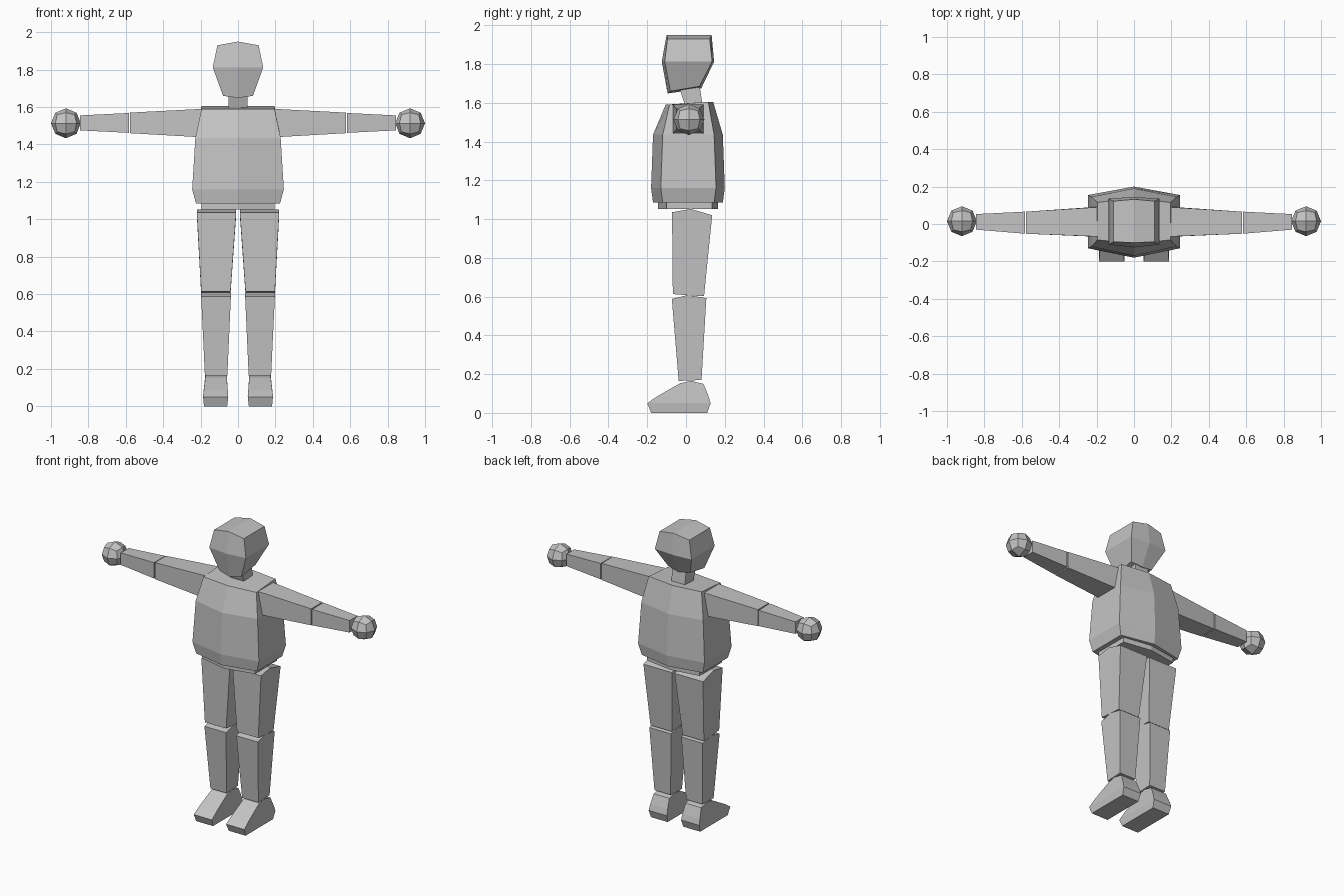
import bpy, bmesh
from mathutils import Vector

if "Cube" in bpy.data.objects:
    bpy.data.objects.remove(bpy.data.objects["Cube"])

grey = bpy.data.materials.new("plain_grey")
grey.diffuse_color = (0.55, 0.55, 0.55, 1)
grey.use_nodes = True
grey.node_tree.nodes["Principled BSDF"].inputs["Base Color"].default_value = grey.diffuse_color


def finish(name, bm):
    bmesh.ops.recalc_face_normals(bm, faces=bm.faces)
    mesh = bpy.data.meshes.new(name)
    bm.to_mesh(mesh)
    bm.free()
    mesh.materials.append(grey)
    ob = bpy.data.objects.new(name, mesh)
    bpy.context.collection.objects.link(ob)
    return ob


def loft(name, rings):
    """Skin a stack of 4- or 6-point rings and cap both ends."""
    bm = bmesh.new()
    vs = [[bm.verts.new(p) for p in r] for r in rings]
    n = len(vs[0])
    for a, b in zip(vs, vs[1:]):
        for i in range(n):
            j = (i + 1) % n
            bm.faces.new((a[i], a[j], b[j], b[i]))
    for r in (vs[0], vs[-1]):
        if n == 6:
            bm.faces.new((r[0], r[1], r[4], r[5]))
            bm.faces.new((r[1], r[2], r[3], r[4]))
        else:
            bm.faces.new(r)
    return finish(name, bm)


def body_ring(w, yf, yfm, yb, ybm, zf, zb, lift=0):
    """Six points: corners plus bulging middles front and back."""
    return [(-w, yf, zf), (0, yfm, zf + lift), (w, yf, zf),
            (w, yb, zb), (0, ybm, zb + lift), (-w, yb, zb)]


def leg_ring(x0, x1, yf, ym, yb, zf, zm, zb):
    """Six points: corners plus a ridge across the middle of each side."""
    return [(x0, yf, zf), (x0, ym, zm), (x0, yb, zb),
            (x1, yb, zb), (x1, ym, zm), (x1, yf, zf)]


def arm_ring(x_top, x_bottom, y0, y1, z0, z1):
    return [(x_bottom, y0, z0), (x_bottom, y1, z0), (x_top, y1, z1), (x_top, y0, z1)]


# Head, neck, torso and pelvis
loft("head", [
    body_ring(0.08, -0.08, -0.095, 0.07, 0.078, 1.66, 1.685, -0.012),
    body_ring(0.135, -0.11, -0.125, 0.135, 0.145, 1.812, 1.812),
    body_ring(0.11, -0.095, -0.10, 0.122, 0.132, 1.93, 1.93, 0.02)])
loft("neck", [
    [(-0.05, 0.0, 1.57), (0.05, 0.0, 1.57), (0.05, 0.088, 1.57), (-0.05, 0.088, 1.57)],
    [(-0.05, -0.032, 1.67), (0.05, -0.032, 1.67), (0.05, 0.07, 1.69), (-0.05, 0.07, 1.69)]])
loft("torso", [
    body_ring(0.225, -0.12, -0.17, 0.145, 0.19, 1.085, 1.085),
    body_ring(0.245, -0.13, -0.18, 0.155, 0.20, 1.16, 1.16),
    body_ring(0.228, -0.12, -0.17, 0.145, 0.19, 1.435, 1.435),
    body_ring(0.195, -0.085, -0.105, 0.115, 0.14, 1.59, 1.605)])
loft("pelvis", [
    body_ring(0.195, -0.10, -0.145, 0.135, 0.165, 1.052, 1.052),
    body_ring(0.195, -0.10, -0.145, 0.135, 0.165, 1.10, 1.10)])

for side, s in (("left", 1), ("right", -1)):
    # Arm
    loft(side + "_upper_arm", [
        arm_ring(s * 0.195, s * 0.225, -0.067, 0.09, 1.44, 1.59),
        arm_ring(s * 0.577, s * 0.577, -0.052, 0.066, 1.46, 1.57)])
    loft(side + "_forearm", [
        arm_ring(s * 0.583, s * 0.583, -0.052, 0.066, 1.462, 1.568),
        arm_ring(s * 0.845, s * 0.845, -0.03, 0.053, 1.475, 1.555)])

    # Hand: subdivided cube pushed out to a ball
    bm = bmesh.new()
    bmesh.ops.create_cube(bm, size=2)
    bmesh.ops.subdivide_edges(bm, edges=bm.edges, cuts=1, use_grid_fill=True)
    for v in bm.verts:
        v.co = v.co.normalized() * 0.08 + Vector((s * 0.92, 0.015, 1.513))
    finish(side + "_hand", bm)

    # Leg
    loft(side + "_thigh", [
        leg_ring(s * 0.04, s * 0.197, -0.068, 0.01, 0.093, 0.613, 0.607, 0.602),
        leg_ring(s * 0.01, s * 0.22, -0.072, 0.025, 0.135, 1.035, 1.052, 1.02)])
    loft(side + "_shin", [
        leg_ring(s * 0.057, s * 0.177, -0.038, 0.02, 0.08, 0.165, 0.167, 0.17),
        leg_ring(s * 0.038, s * 0.197, -0.073, 0.01, 0.105, 0.588, 0.608, 0.592)])

    # Foot: sole, widest band, then the sloped instep up to the ankle
    loft(side + "_foot", [
        leg_ring(s * 0.058, s * 0.182, -0.18, -0.03, 0.11, 0, 0, 0),
        leg_ring(s * 0.052, s * 0.187, -0.2, -0.03, 0.127, 0.05, 0.05, 0.05),
        leg_ring(s * 0.055, s * 0.183, -0.148, -0.02, 0.115, 0.086, 0.09, 0.09),
        leg_ring(s * 0.06, s * 0.175, -0.03, 0.025, 0.09, 0.153, 0.165, 0.15)])
